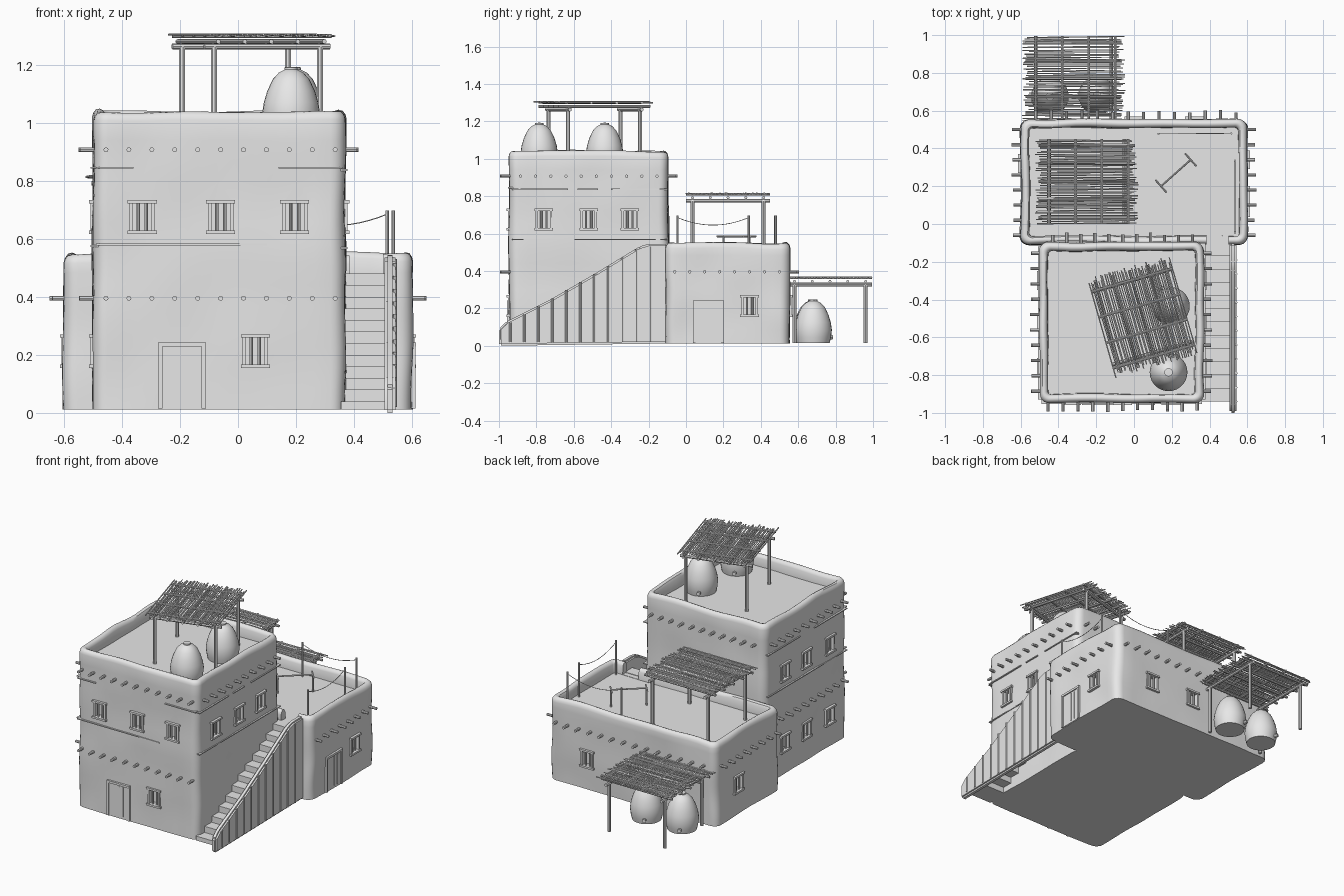
import bpy, bmesh, math, random
from mathutils import Vector, Matrix, noise

random.seed(4)
if "Cube" in bpy.data.objects:
    bpy.data.objects.remove(bpy.data.objects["Cube"])

clay = bpy.data.materials.new("pale clay")
clay.use_nodes = True
clay.diffuse_color = (0.8, 0.8, 0.8, 1)
clay.node_tree.nodes["Principled BSDF"].inputs["Base Color"].default_value = (0.8, 0.8, 0.8, 1)


def finish(name, bm, smooth=False):
    bmesh.ops.recalc_face_normals(bm, faces=bm.faces)
    mesh = bpy.data.meshes.new(name)
    bm.to_mesh(mesh)
    bm.free()
    mesh.materials.append(clay)
    ob = bpy.data.objects.new(name, mesh)
    bpy.context.collection.objects.link(ob)
    if smooth:
        bpy.ops.object.select_all(action='DESELECT')
        ob.select_set(True)
        bpy.context.view_layer.objects.active = ob
        bpy.ops.object.shade_smooth_by_angle(angle=math.radians(40))
    return ob


def boxes(name, items, matrix=Matrix()):
    """Each item is a low corner and a high corner."""
    bm = bmesh.new()
    for lo, hi in items:
        lo, hi = Vector(lo), Vector(hi)
        m = matrix @ Matrix.Translation((lo + hi) / 2) @ Matrix.Diagonal((*(hi - lo), 1))
        bmesh.ops.create_cube(bm, size=1, matrix=m)
    return finish(name, bm)


def rods(name, items, matrix=Matrix(), sides=8):
    """Each item is a start, an end and a radius."""
    bm = bmesh.new()
    for p, q, r in items:
        p, q = Vector(p), Vector(q)
        m = matrix @ Matrix.Translation((p + q) / 2) @ (q - p).to_track_quat('Z', 'Y').to_matrix().to_4x4()
        bmesh.ops.create_cone(bm, cap_ends=True, segments=sides, radius1=r, radius2=r,
                              depth=(q - p).length, matrix=m)
    return finish(name, bm, True)


def outline(hw, hd, r):
    """Rounded rectangle with evenly split straight sides."""
    corners = []
    for i, (sx, sy) in enumerate([(1, 1), (-1, 1), (-1, -1), (1, -1)]):
        arc = [math.radians(90 * i + 18 * k) for k in range(6)]
        corners.append([Vector((sx * (hw - r) + r * math.cos(a), sy * (hd - r) + r * math.sin(a), 0)) for a in arc])
    pts = []
    for i, arc in enumerate(corners):
        pts += arc
        pts += [arc[-1].lerp(corners[(i + 1) % 4][0], k / 14) for k in range(1, 14)]
    return pts


def adobe_block(name, centre, size, top, floor):
    """Hand-plastered wall with a rounded parapet around a sunken roof."""
    base = 0.012
    levels = [(0, base + (top - 0.03 - base) * k / 14) for k in range(15)]
    levels += [(0.004, top - 0.015), (0.013, top - 0.003), (0.024, top), (0.036, top - 0.005),
               (0.044, top - 0.02), (0.046, floor)]
    bm = bmesh.new()
    rings = []
    for inset, z in levels:
        ring = []
        for p in outline(size[0] / 2 - inset, size[1] / 2 - inset, 0.05 - inset * 0.7):
            v = Vector((p.x + centre[0], p.y + centre[1], z))
            n = noise.noise_vector(v * 4.5)
            sway = n * 0.009
            sway.z = noise.noise(Vector((v.x, v.y, 0)) * 4) * 0.013 if z > top - 0.04 and z != floor else 0
            ring.append(bm.verts.new(v + sway))
        rings.append(ring)
    for a, b in zip(rings, rings[1:]):
        for i in range(len(a)):
            j = (i + 1) % len(a)
            bm.faces.new((a[i], a[j], b[j], b[i]))
    bm.faces.new(rings[0])
    bm.faces.new(rings[-1])
    return finish(name, bm, True)


def carve(block, items):
    """Cut openings given as lists of (box, matrix)."""
    for lo_hi, m in items:
        cutter = boxes("opening_cutter", [lo_hi], m)
        cutter.hide_render = True
        mod = block.modifiers.new("opening", 'BOOLEAN')
        mod.operation, mod.solver, mod.object = 'DIFFERENCE', 'EXACT', cutter
        bpy.context.view_layer.objects.active = block
        bpy.ops.object.modifier_apply(modifier=mod.name)
        bpy.data.objects.remove(cutter)


def wall_frame(x, y, z, turn):
    """Local frame on a wall: x along it, y into it, z up."""
    return Matrix.Translation((x, y, z)) @ Matrix.Rotation(math.radians(turn), 4, 'Z')


def window(block, name, *place):
    m = wall_frame(*place)
    w, h = 0.038, 0.052
    carve(block, [(((-w, -0.05, -h), (w, 0.035, h)), m)])
    parts = [((s * w - 0.006, -0.008, -h), (s * w + 0.006, 0.03, h)) for s in (-1, 1)]
    parts += [((-w - 0.012, -0.014, s * h - 0.006), (w + 0.012, 0.03, s * h + 0.006)) for s in (-1, 1)]
    boxes(name + "_frame", parts, m)
    rods(name + "_bars", [((x, 0.006, -h), (x, 0.006, h), 0.006) for x in (-0.014, 0.014)], m)


def door(name, *place):
    m = wall_frame(*place)
    w, h = 0.075, 0.22
    parts = [((s * w - 0.007, -0.012, 0), (s * w + 0.007, 0.03, h)) for s in (-1, 1)]
    parts.append(((-w - 0.007, -0.013, h - 0.007), (w + 0.007, 0.03, h + 0.007)))
    parts.append(((-w, -0.006, 0), (w, 0.03, h)))
    parts += [((x - 0.003, -0.009, 0.015), (x + 0.003, 0.02, h - 0.015)) for x in (0.005, 0.033)]
    boxes(name, parts, m)


def beam_row(name, count, span, *place):
    rods(name, [((span * (i / (count - 1) - 0.5), random.uniform(-0.05, -0.036), 0),
                 (span * (i / (count - 1) - 0.5), 0.03, 0), 0.0085) for i in range(count)], wall_frame(*place))


def canopy(name, x, y, ground, top, turn):
    """Reed shade on four posts; reeds run along local y."""
    m = wall_frame(x, y, 0, turn)
    corners = [(u, v) for u in (-0.19, 0.19) for v in (-0.2, 0.2)]
    rods(name + "_posts", [((u, v, ground), (u, v, top - 0.045), 0.011) for u, v in corners], m)
    frame = [((-0.225, v, top - 0.045), (0.225, v, top - 0.045), 0.01) for v in (-0.2, 0.2)]
    frame += [((u, -0.255, top - 0.028), (u, 0.255, top - 0.028), 0.008) for u in (-0.19, -0.095, 0, 0.095, 0.19)]
    frame += [((-0.225, v, top - 0.009), (0.225, v, top - 0.009), 0.007) for v in (-0.22, -0.08, 0.06, 0.2)]
    rods(name + "_frame", frame, m)
    reeds = []
    for i in range(46):
        u = -0.22 + 0.44 * i / 45
        a, b = (random.uniform(0.235, 0.275) for _ in range(2))
        z = top - random.uniform(0.004, 0.009)
        reeds.append(((u + random.uniform(-0.005, 0.005), -a, z), (u + random.uniform(-0.005, 0.005), b, z),
                      random.uniform(0.0028, 0.0042)))
    rods(name + "_reeds", reeds, m, 6)


def jar(name, x, y, z):
    """Domed storage jar with a small lid and a spout at the foot."""
    profile = [(0, 0), (0.088, 0), (0.095, 0.03), (0.1, 0.07), (0.094, 0.11), (0.082, 0.15), (0.063, 0.19),
               (0.042, 0.213), (0.022, 0.223), (0.022, 0.231), (0, 0.233)]
    bm = bmesh.new()
    vs = [bm.verts.new((r, 0, h)) for r, h in profile]
    es = [bm.edges.new(p) for p in zip(vs, vs[1:])]
    bmesh.ops.spin(bm, geom=vs + es, axis=(0, 0, 1), cent=(0, 0, 0), angle=math.tau, steps=28)
    bmesh.ops.remove_doubles(bm, verts=bm.verts, dist=0.0005)
    bmesh.ops.translate(bm, verts=bm.verts, vec=(x, y, z))
    finish(name, bm, True)
    rods(name + "_spout", [((x - 0.04, y + 0.08, z + 0.03), (x - 0.05, y + 0.102, z + 0.03), 0.012)])


# Main blocks
tower = adobe_block("tower_walls", (-0.065, -0.52), (0.87, 0.85), 1.042, 0.965)
annex = adobe_block("annex_walls", (0, 0.222), (1.2, 0.665), 0.55, 0.475)
carve(annex, [(((0.385, -0.2, 0.477), (0.5, -0.04, 0.7)), Matrix())])

# Windows and doors
for i, x in enumerate((-0.33, -0.06, 0.195)):
    window(tower, f"front_window_{i}", x, -0.945, 0.675, 0)
window(tower, "front_low_window", 0.06, -0.945, 0.213, 0)
for i, y in enumerate((-0.76, -0.52, -0.3)):
    window(tower, f"right_window_{i}", 0.37, y, 0.675, 90)
    window(tower, f"left_window_{i}", -0.5, y, 0.675, -90)
    window(tower, f"left_low_window_{i}", -0.5, y, 0.213, -90)
window(annex, "annex_right_window", 0.6, 0.34, 0.213, 90)
window(annex, "annex_left_window", -0.6, 0.32, 0.213, -90)
for i, x in enumerate((0.32, 0)):
    window(annex, f"annex_back_window_{i}", x, 0.555, 0.213, 180)
door("front_door", -0.193, -0.945, 0.015, 0)
door("annex_door", 0.6, 0.12, 0.015, 90)

# Rows of projecting roof beams
beam_row("tower_front_beams", 11, 0.79, -0.06, -0.945, 0.907, 0)
beam_row("tower_front_low_beams", 11, 0.79, -0.06, -0.945, 0.395, 0)
beam_row("tower_back_beams", 11, 0.74, -0.06, -0.095, 0.907, 180)
beam_row("tower_right_beams", 10, 0.73, 0.37, -0.52, 0.907, 90)
beam_row("tower_left_beams", 10, 0.73, -0.5, -0.52, 0.907, -90)
beam_row("tower_left_low_beams", 10, 0.73, -0.5, -0.52, 0.395, -90)
beam_row("annex_right_beams", 8, 0.56, 0.6, 0.22, 0.395, 90)
beam_row("annex_left_beams", 8, 0.56, -0.6, 0.22, 0.395, -90)
beam_row("annex_back_beams", 14, 1.06, 0.01, 0.555, 0.395, 180)

# Thin plaster ledges, broken in places
front, right, left = (wall_frame(0, -0.945, 0, 0), wall_frame(0.37, 0, 0, 90), wall_frame(-0.5, 0, 0, -90))
for name, m, runs in (
        ("front_ledges", front, [(-0.49, -0.36, 0.845), (0.14, 0.36, 0.845), (-0.49, 0.1, 0.58)]),
        ("right_ledges", right, [(-0.93, -0.63, 0.837), (-0.58, -0.47, 0.837), (-0.4, -0.1, 0.837),
                                 (-0.93, -0.1, 0.568)]),
        ("left_ledges", left, [(0.12, 0.45, 0.845), (0.6, 0.93, 0.845), (0.12, 0.93, 0.575)])):
    boxes(name, [((a, -0.008, z - 0.003), (b, 0.02, z + 0.003)) for a, b, z in runs], m)

# Outer stair
boxes("stair_steps", [((0.355, -0.94 + 0.07 * i, max(0.012, 0.04 * i - 0.03)),
                       (0.515, -0.865 + 0.07 * i, 0.04 + 0.04 * i)) for i in range(12)])
slope = [(-1, 0.0), (-0.1, 0.012), (-0.1, 0.545), (-0.2, 0.545), (-0.25, 0.53), (-0.48, 0.39),
         (-0.72, 0.25), (-0.96, 0.13), (-1, 0.09)]
bm = bmesh.new()
face = bm.faces.new([bm.verts.new((0.505, y, z)) for y, z in slope])
ext = bmesh.ops.extrude_face_region(bm, geom=[face])
bmesh.ops.translate(bm, verts=[v for v in ext["geom"] if isinstance(v, bmesh.types.BMVert)], vec=(0.038, 0, 0))
bmesh.ops.bevel(bm, geom=bm.edges[:], offset=0.01, segments=2, affect='EDGES')
finish("stair_wall", bm, True)
rods("stair_wall_ribs", [((0.541, y, 0.02), (0.541, y, min(0.53, 0.1 + (y + 0.98) * 0.58)), 0.007)
                         for y in [-0.94 + 0.075 * i for i in range(11)]])

# Reed canopies
canopy("tower_canopy", 0.045, -0.49, 0.96, 1.308, 16)
canopy("annex_canopy", -0.25, 0.225, 0.47, 0.82, 90)
canopy("yard_canopy", -0.32, 0.77, 0.015, 0.372, 90)

# Storage jars
for i, spot in enumerate(((0.183, -0.785, 0.96), (0.195, -0.435, 0.96), (-0.445, 0.675, 0.015), (-0.195, 0.68, 0.015))):
    jar(f"jar_{i}", *spot)

# Washing lines
for i, (a, b) in enumerate((((0.535, -0.045), (0.535, 0.335)), ((0.13, 0.477), (0.515, 0.48)))):
    a, b = Vector((*a, 0.685)), Vector((*b, 0.685))
    rods(f"line_poles_{i}", [((p.x, p.y, 0.47), p + Vector((0, 0, 0.012)), 0.006) for p in (a, b)])
    pts = [a.lerp(b, k / 12) - Vector((0, 0, 0.16 * (k / 12) * (1 - k / 12))) for k in range(13)]
    rods(f"line_rope_{i}", [(p, q, 0.002) for p, q in zip(pts, pts[1:])], sides=5)

# Drying rack
ends = [Vector((0.143, 0.2, 0.585)), Vector((0.3, 0.34, 0.585))]
cross = Vector((0.03, -0.034, 0))
rods("drying_rack", [(ends[0], ends[1], 0.005)] + [(p - cross, p + cross, 0.005) for p in ends]
     + [((p.x, p.y, 0.47), p, 0.006) for p in ends])
